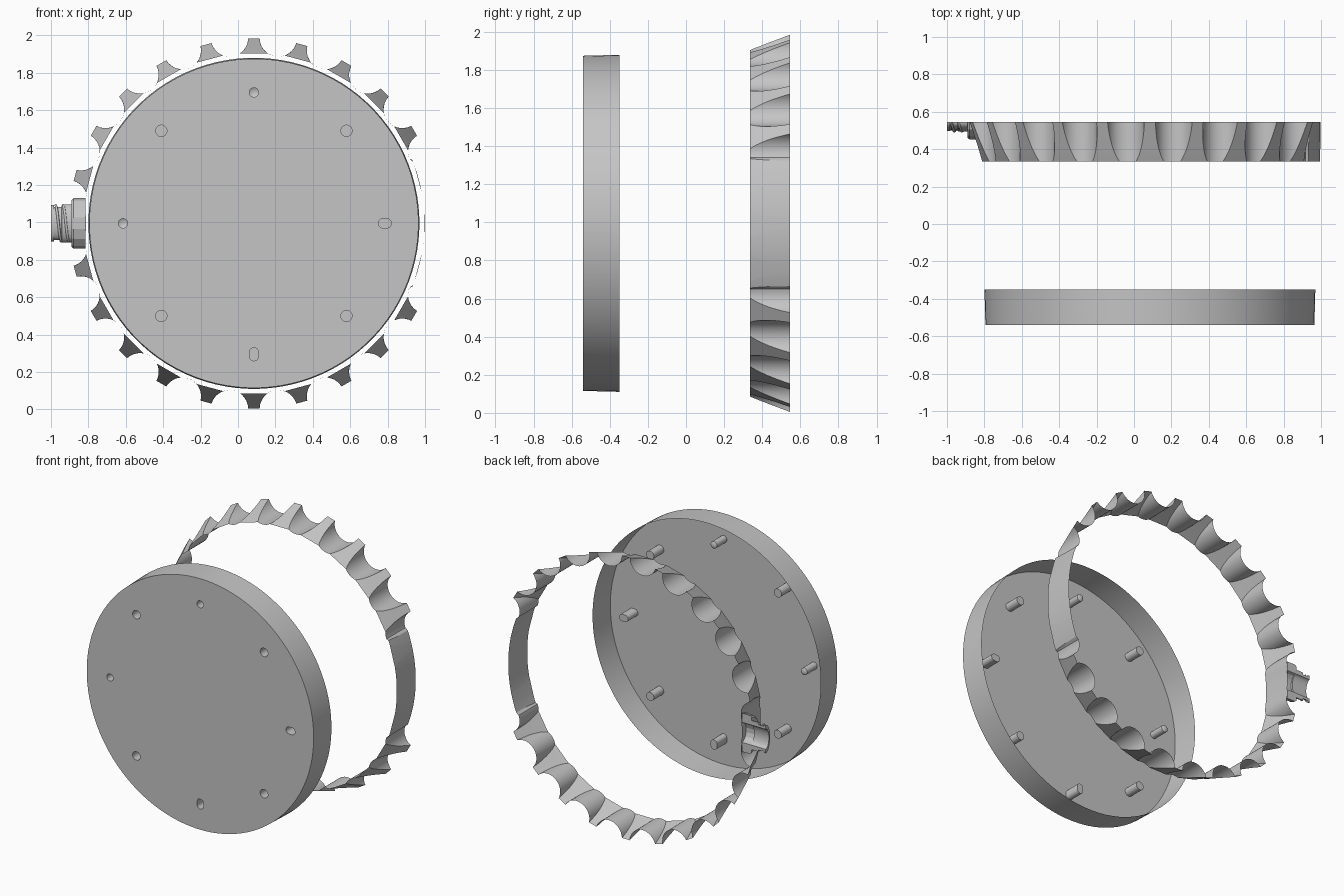
import bpy, bmesh
from math import sin, cos, pi, radians, sqrt, acos
from mathutils import Vector

if "Cube" in bpy.data.objects:
    bpy.data.objects.remove(bpy.data.objects["Cube"])

CX, CZ = 0.085, 0.995

grey = bpy.data.materials.new("plain_grey")
grey.use_nodes = True
grey.diffuse_color = (0.56, 0.56, 0.56, 1)
grey.node_tree.nodes["Principled BSDF"].inputs["Base Color"].default_value = (0.56, 0.56, 0.56, 1)


def finish(bm, name, angle=30):
    mesh = bpy.data.meshes.new(name)
    bm.to_mesh(mesh)
    bm.free()
    obj = bpy.data.objects.new(name, mesh)
    bpy.context.collection.objects.link(obj)
    mesh.materials.append(grey)
    bpy.ops.object.select_all(action='DESELECT')
    obj.select_set(True)
    bpy.context.view_layer.objects.active = obj
    bpy.ops.object.shade_smooth_by_angle(angle=radians(angle))
    return obj


def loop(bm, x, y, z, r, n, stretch=(0, 0)):
    """Circle facing the front; stretch pulls its halves apart into a slot."""
    verts = []
    for i in range(n):
        a = 2 * pi * (i + 0.5) / n
        sx = stretch[0] if cos(a) > 0 else -stretch[0]
        sz = stretch[1] if sin(a) > 0 else -stretch[1]
        verts.append(bm.verts.new((x + r * cos(a) + sx, y, z + r * sin(a) + sz)))
    return verts


def bridge(bm, a, b, closed=True):
    n = len(a)
    for i in range(n if closed else n - 1):
        j = (i + 1) % n
        bm.faces.new((a[i], a[j], b[j], b[i]))


def rim_edges(bm, verts):
    return [bm.edges.new((verts[i - 1], verts[i])) for i in range(len(verts))]


# Shallow open-backed cover whose front is pierced by eight hollow pegs
FRONT, BACK, PEG_END = -0.54, -0.35, -0.43
bm = bmesh.new()
outer = loop(bm, CX, FRONT, CZ, 0.88, 96)
edges = rim_edges(bm, outer)
pegs = []
for k in range(8):
    a = k * pi / 4
    x, z = CX + 0.7 * cos(a), CZ + 0.7 * sin(a)
    pointed = k in (2, 4)
    slot = {0: (0.01, 0), 6: (0, 0.01)}.get(k, (0, 0))
    r = 0.03 if k % 2 else 0.025
    hole = loop(bm, x, FRONT, z, r, 20, slot)
    edges += rim_edges(bm, hole)
    pegs.append((hole, x, z, r, slot, pointed))
bmesh.ops.triangle_fill(bm, edges=edges, use_beauty=True, normal=(0, -1, 0))
bridge(bm, outer, loop(bm, CX, BACK, CZ, 0.885, 96))
for hole, x, z, r, slot, pointed in pegs:
    end = loop(bm, x, PEG_END, z, r, 20, slot)
    bridge(bm, hole, end)
    if pointed:
        tip = bm.verts.new((x, PEG_END + 0.015, z))
        for i in range(20):
            bm.faces.new((end[i - 1], end[i], tip))
    else:
        bm.faces.new(end)
bmesh.ops.recalc_face_normals(bm, faces=bm.faces)
finish(bm, "cover_with_pegs")

# Crimped ring: a flared skirt with round flutes scooped along its depth
Y0, Y1, R0, R1 = 0.335, 0.545, 0.912, 0.99
FLUTE_R, FLUTE_C = 0.1, 1.0
VALLEY, PLAIN = FLUTE_C - FLUTE_R, 0.912
ROWS, STEPS = 12, 14


def ring_row(bm, t):
    y, big = Y0 + (Y1 - Y0) * t, R0 + (R1 - R0) * t
    half = acos((big ** 2 + FLUTE_C ** 2 - FLUTE_R ** 2) / (2 * big * FLUTE_C))
    row = []
    for k in range(24):
        mid = radians(-172.5 + 15 * k)
        for s in range(STEPS + 1):
            phi = half * sin(pi / 2 * (2 * s / STEPS - 1))
            side = abs(mid + phi)
            r = FLUTE_C * cos(phi) - sqrt(max(0, FLUTE_R ** 2 - (FLUTE_C * sin(phi)) ** 2))
            if side < radians(22.4):
                r = PLAIN          # smooth stretch without teeth
            elif side > radians(172.6):
                r = VALLEY         # seat for the connector
            a = mid + phi
            row.append(bm.verts.new((CX + r * cos(a), y, CZ + r * sin(a))))
    return row


bm = bmesh.new()
rows = [ring_row(bm, i / ROWS) for i in range(ROWS + 1)]
for a, b in zip(rows, rows[1:]):
    bridge(bm, b, a)
bm.normal_update()
first = next(iter(bm.faces))
outward = first.calc_center_median() - Vector((CX, first.calc_center_median().y, CZ))
if first.normal.dot(outward) < 0:
    bmesh.ops.reverse_faces(bm, faces=bm.faces)
finish(bm, "crimped_ring")


# Half connector on the side, cut flat at the back
def half_tube(name, profile, flat, segments, angle):
    """Sweep a closed (x, radius) outline through half a turn about the x axis."""
    bm = bmesh.new()
    sweeps = []
    for i in range(segments + 1):
        a = pi * i / segments
        sweeps.append([bm.verts.new((x, Y1 - r * flat * sin(a), CZ + r * cos(a)))
                       for x, r in profile])
    for a, b in zip(sweeps, sweeps[1:]):
        bridge(bm, a, b)
    bm.faces.new(sweeps[0])
    bm.faces.new(sweeps[-1])
    bmesh.ops.recalc_face_normals(bm, faces=bm.faces)
    return finish(bm, name, angle)


half_tube("connector_nut",
          [(-0.815, 0.135), (-0.88, 0.135), (-0.89, 0.125), (-0.89, 0.07), (-0.815, 0.07)],
          0.7, 7, 15)
half_tube("connector_barrel",
          [(-0.885, 0.102), (-0.94, 0.102), (-0.945, 0.088), (-0.985, 0.088),
           (-0.985, 0.098), (-1.0, 0.098), (-1.0, 0.07), (-0.885, 0.07)],
          0.5, 20, 30)

# Slanted threads on the barrel
for n, start in enumerate((-0.975, -0.935)):
    curve = bpy.data.curves.new("thread", 'CURVE')
    curve.dimensions = '3D'
    curve.bevel_depth = 0.007
    curve.bevel_resolution = 1
    curve.use_fill_caps = True
    spline = curve.splines.new('POLY')
    spline.points.add(16)
    for i, p in enumerate(spline.points):
        a = pi * (0.05 + 0.9 * i / 16)
        p.co = (start + 0.03 * i / 16, Y1 - 0.049 * sin(a), CZ + 0.098 * cos(a), 1)
    curve.materials.append(grey)
    thread = bpy.data.objects.new("connector_thread_%d" % (n + 1), curve)
    bpy.context.collection.objects.link(thread)
